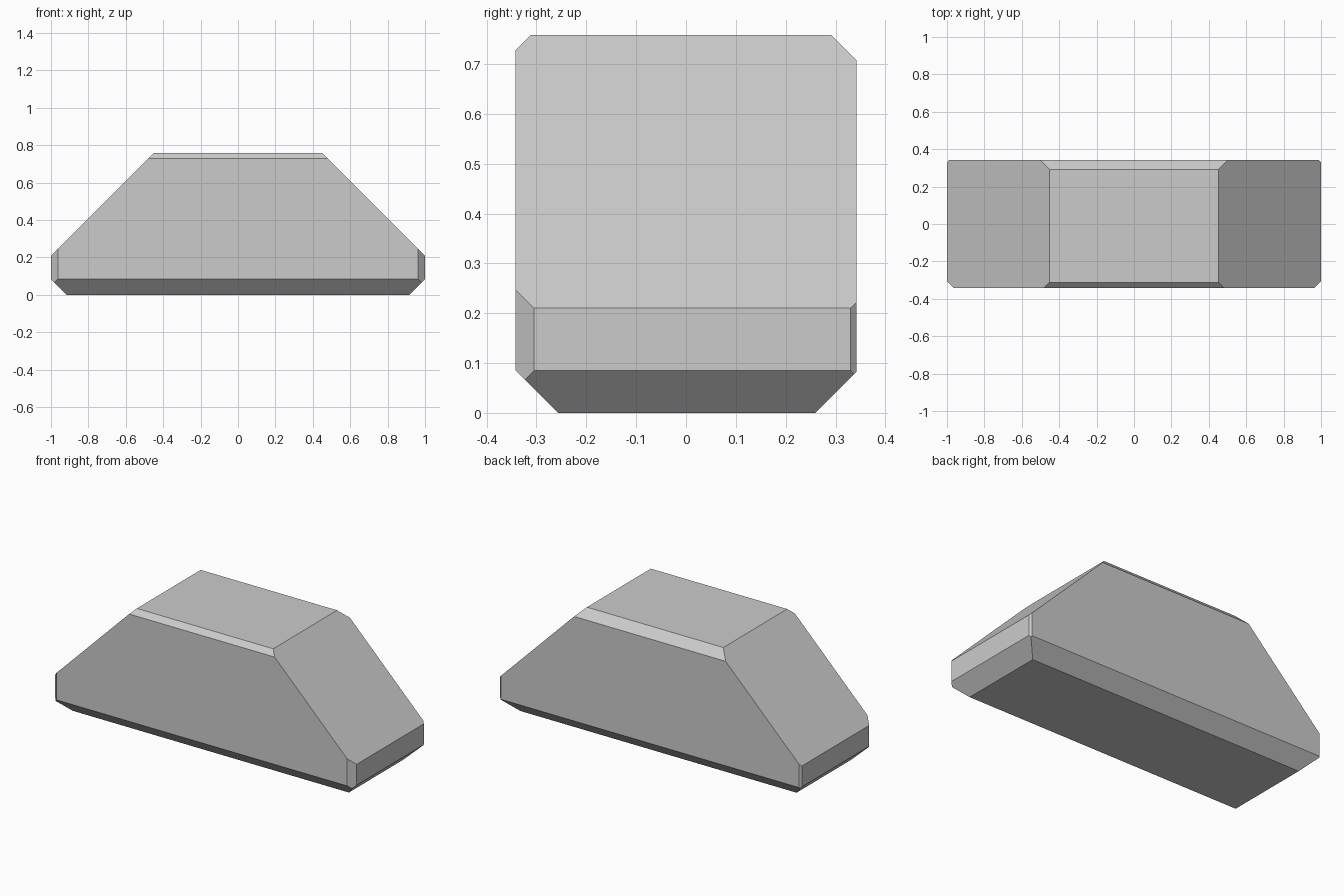
import bpy, bmesh
from mathutils import Vector

if "Cube" in bpy.data.objects:
    bpy.data.objects.remove(bpy.data.objects["Cube"])

W, D, H = 1.0, 0.342, 0.758   # half width, half depth, height


def trim(bm, normal, dist):
    """Cut away everything beyond the plane normal . p = dist and cap the cut."""
    n = Vector(normal)
    res = bmesh.ops.bisect_plane(
        bm, geom=bm.verts[:] + bm.edges[:] + bm.faces[:], dist=1e-6,
        plane_co=n * (dist / n.length_squared), plane_no=n, clear_outer=True)
    rim = [e for e in res["geom_cut"] if isinstance(e, bmesh.types.BMEdge)]
    bmesh.ops.holes_fill(bm, edges=rim, sides=0)


# Block
bm = bmesh.new()
bmesh.ops.create_cube(bm, size=1)
for v in bm.verts:
    v.co = (v.co.x * 2 * W, v.co.y * 2 * D, (v.co.z + 0.5) * H)

# Sloped ends, bottom end chamfers and corner chamfers, mirrored left and right
for s in (1, -1):
    trim(bm, (s, 0, 1), 1.21)
    trim(bm, (s, 0, -1), 0.915)
    trim(bm, (s, -1, 0), 1.305)
    trim(bm, (s, 1, 0), 1.33)

# Front and back chamfers along the top and bottom
trim(bm, (0, -1, 1), 1.07)
trim(bm, (0, 1, 1), 1.05)
trim(bm, (0, -1, -1), 0.257)
trim(bm, (0, 1, -1), 0.26)

bmesh.ops.recalc_face_normals(bm, faces=bm.faces[:])
mesh = bpy.data.meshes.new("chamfered_block")
bm.to_mesh(mesh)
bm.free()
bpy.context.collection.objects.link(bpy.data.objects.new("chamfered_block", mesh))
